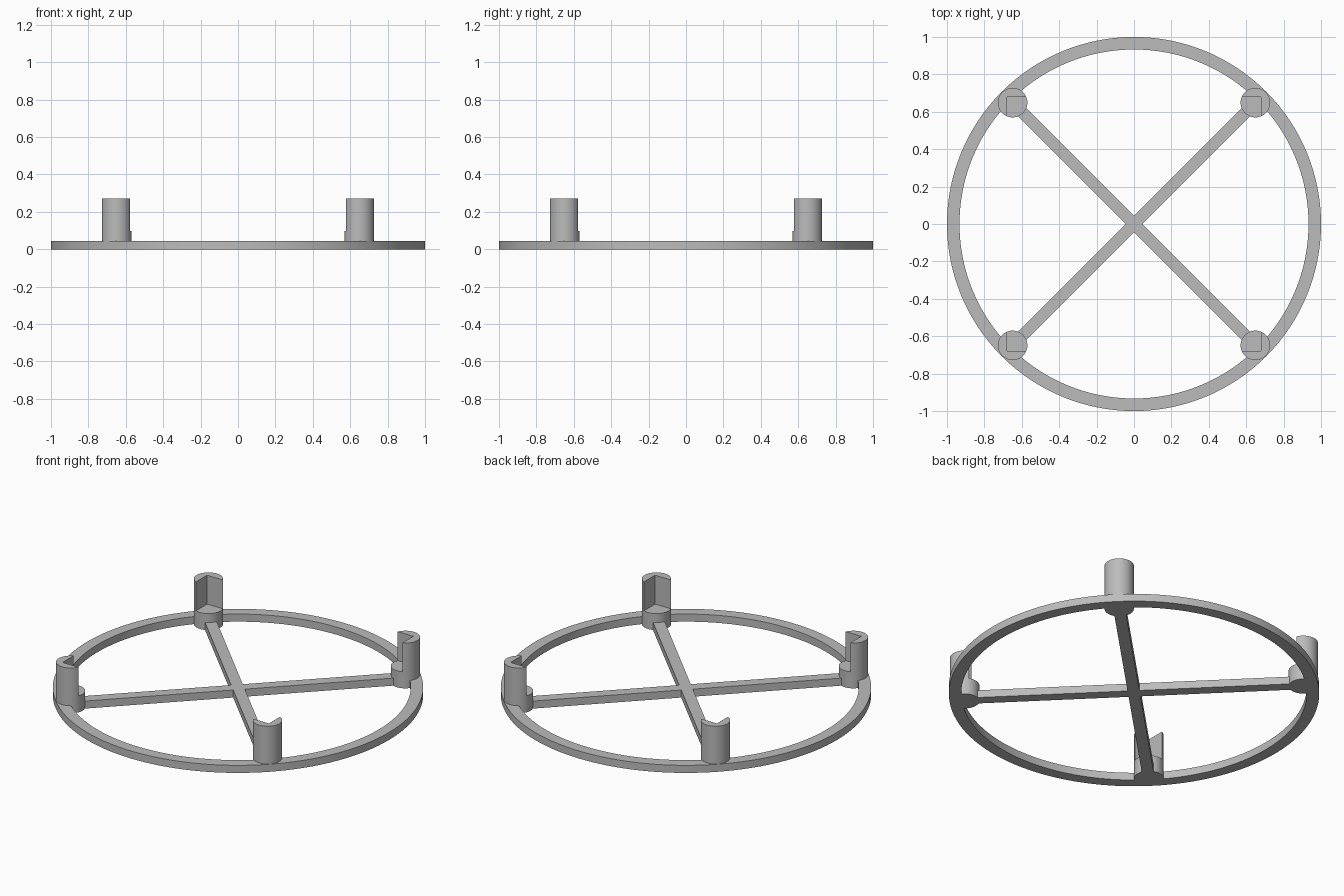
import bpy, bmesh, math

cube = bpy.data.objects.get("Cube")
if cube:
    bpy.data.objects.remove(cube, do_unlink=True)

PLATE_H = 0.045      # ring and spoke thickness
POST_H = 0.27
LEDGE_H = 0.098      # floor of the corner notch
POST_POS = 0.649
POST_R = 0.079
NOTCH = 0.031        # notch corner, outward from post centre

grey = bpy.data.materials.new("light_grey")
grey.use_nodes = True
colour = (0.5, 0.5, 0.5, 1)
grey.diffuse_color = colour
grey.node_tree.nodes["Principled BSDF"].inputs["Base Color"].default_value = colour


def circle(radius, count, cx=0, cy=0):
    return [(cx + radius * math.cos(2 * math.pi * i / count),
             cy + radius * math.sin(2 * math.pi * i / count)) for i in range(count)]


def add_object(name, bm):
    bmesh.ops.recalc_face_normals(bm, faces=bm.faces)
    mesh = bpy.data.meshes.new(name)
    bm.to_mesh(mesh)
    bm.free()
    mesh.materials.append(grey)
    obj = bpy.data.objects.new(name, mesh)
    bpy.context.collection.objects.link(obj)
    return obj


def prism(name, outline, z0, z1):
    """Extrude a flat outline from z0 to z1."""
    bm = bmesh.new()
    low = [bm.verts.new((x, y, z0)) for x, y in outline]
    high = [bm.verts.new((x, y, z1)) for x, y in outline]
    bm.faces.new(low)
    bm.faces.new(high)
    for i in range(len(low)):
        j = (i + 1) % len(low)
        bm.faces.new((low[i], low[j], high[j], high[i]))
    return add_object(name, bm)


def activate(obj):
    bpy.ops.object.select_all(action='DESELECT')
    obj.select_set(True)
    bpy.context.view_layer.objects.active = obj


def smooth(obj):
    activate(obj)
    bpy.ops.object.shade_smooth_by_angle(angle=math.radians(30))


# Outer ring: a rectangular section swept round the centre
bm = bmesh.new()
section = [(0.933, 0), (1, 0), (1, PLATE_H), (0.933, PLATE_H)]
segments = 128
loops = [[bm.verts.new((r * c, r * s, z)) for c, s in circle(1, segments)]
         for r, z in section]
for a in range(4):
    inner, outer = loops[a], loops[(a + 1) % 4]
    for i in range(segments):
        j = (i + 1) % segments
        bm.faces.new((inner[i], inner[j], outer[j], outer[i]))
smooth(add_object("outer_ring", bm))

# Crossed spokes: one plus-shaped plate turned onto the diagonals
half, reach = 0.032, POST_POS * math.sqrt(2)
outline = []
for k in range(4):
    a = math.pi / 4 + k * math.pi / 2
    for u, v in ((reach, -half), (reach, half), (half, half)):
        outline.append((u * math.cos(a) - v * math.sin(a),
                        u * math.sin(a) + v * math.cos(a)))
prism("crossed_spokes", outline, 0, PLATE_H)

# Four corner posts, each with a square notch facing the centre
for side, sx in (("right", -1), ("left", 1)):
    for end, sy in (("front", -1), ("back", 1)):
        post = prism(f"{end}_{side}_post",
                     circle(POST_R, 64, sx * POST_POS, sy * POST_POS), 0, POST_H)
        near, far = POST_POS - 2 * POST_R, POST_POS + NOTCH
        square = [(sx * x, sy * y) for x, y in
                  ((near, near), (far, near), (far, far), (near, far))]
        cutter = prism("notch_cutter", square, LEDGE_H, POST_H + 0.1)
        cutter.hide_render = True
        cut = post.modifiers.new("notch", 'BOOLEAN')
        cut.operation = 'DIFFERENCE'
        cut.solver = 'EXACT'
        cut.object = cutter
        activate(post)
        bpy.ops.object.modifier_apply(modifier=cut.name)
        bpy.data.objects.remove(cutter, do_unlink=True)
        smooth(post)
